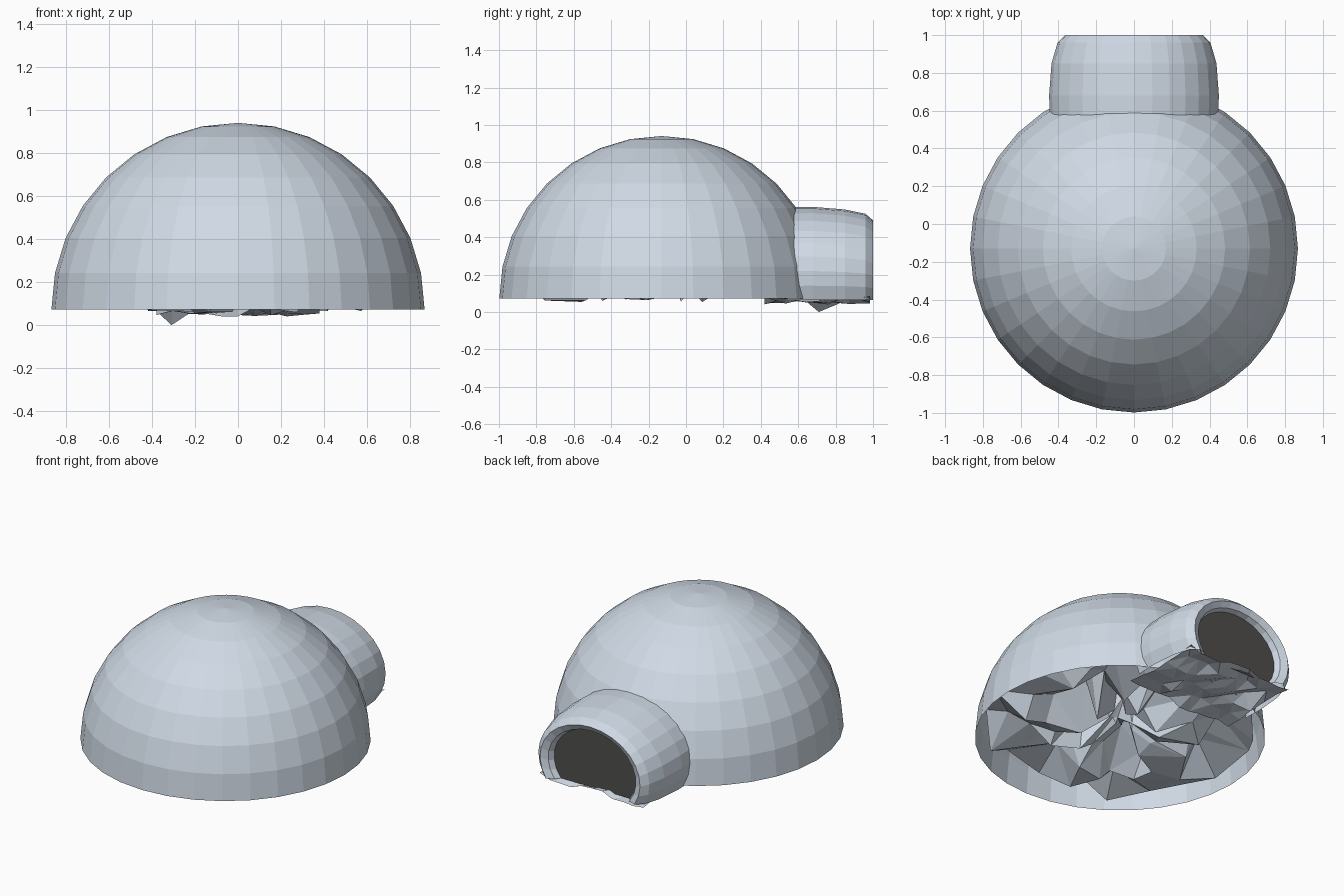
import bpy, bmesh, math, random

if "Cube" in bpy.data.objects:
    bpy.data.objects.remove(bpy.data.objects["Cube"])

random.seed(4)
BASE, CY, R = 0.073, -0.13, 0.868


def material(name, rgb):
    m = bpy.data.materials.new(name)
    m.diffuse_color = (*rgb, 1)
    m.use_nodes = True
    m.node_tree.nodes["Principled BSDF"].inputs["Base Color"].default_value = m.diffuse_color
    return m


snow = material("snow", (0.63, 0.70, 0.785))
dark = material("dark opening", (0.078, 0.076, 0.074))


def finish(name, bm, mat):
    me = bpy.data.meshes.new(name)
    bm.to_mesh(me)
    bm.free()
    me.materials.append(mat)
    ob = bpy.data.objects.new(name, me)
    bpy.context.collection.objects.link(ob)
    return ob


def loft(bm, rows, closed=False):
    """Skin quads between rows of points."""
    vr = [[bm.verts.new(p) for p in row] for row in rows]
    n = len(vr[0])
    for a, b in zip(vr, vr[1:]):
        for i in range(n if closed else n - 1):
            j = (i + 1) % n
            bm.faces.new((a[i], a[j], b[j], b[i]))
    return vr


# Dome: upper half of a 32 x 16 sphere, open below
bm = bmesh.new()
rows = []
for k in range(8):
    e = math.radians(11.25 * k)
    rows.append([(R * math.cos(e) * math.sin(t), CY - R * math.cos(e) * math.cos(t),
                  BASE + R * math.sin(e))
                 for t in (2 * math.pi * i / 32 for i in range(32))])
vr = loft(bm, rows, True)
tip = bm.verts.new((0, CY, BASE + R))
for i in range(32):
    bm.faces.new((vr[-1][i], vr[-1][(i + 1) % 32], tip))
bmesh.ops.recalc_face_normals(bm, faces=bm.faces)
finish("dome", bm, snow)

# Entrance tunnel: barrel cut off near the ground, with a lip turned inwards
MID = 0.2


def arch(y, w, top, n=18):
    h = top - MID
    low = -math.asin(min(0.95, (MID - 0.065) / h))
    angles = [low + (math.pi - 2 * low) * i / n for i in range(n + 1)]
    return [(w * math.cos(a), y, MID + h * math.sin(a)) for a in angles]


bm = bmesh.new()
profile = [(0.54, 0.445, 0.56), (0.68, 0.45, 0.562), (0.85, 0.437, 0.548),
           (0.96, 0.405, 0.525), (1.0, 0.365, 0.49), (0.98, 0.32, 0.455),
           (0.93, 0.293, 0.44)]
loft(bm, [arch(*p) for p in profile])
bmesh.ops.recalc_face_normals(bm, faces=bm.faces)
finish("entrance_tunnel", bm, snow)

# Dark doorway set behind the lip
bm = bmesh.new()
f = bm.faces.new([bm.verts.new(p) for p in arch(0.945, 0.305, 0.446)])
f.normal_update()
if f.normal.y < 0:
    f.normal_flip()
finish("doorway", bm, dark)

# Crumpled snow shards filling the underside of the dome
bm = bmesh.new()
rows = []
for r, lo, hi in ((0.08, .15, .4), (0.25, .05, .38), (0.42, .05, .36),
                  (0.6, .06, .3), (0.8, .08, .3)):
    rows.append([])
    for i in range(20):
        t = 2 * math.pi * (i + random.uniform(-.4, .4)) / 20
        q = r if r > 0.7 else r * random.uniform(0.85, 1.15)
        rows[-1].append((q * math.sin(t), CY - q * math.cos(t), random.uniform(lo, hi)))
vr = loft(bm, rows, True)
bm.faces.new(vr[0])
bmesh.ops.triangulate(bm, faces=bm.faces)
bmesh.ops.recalc_face_normals(bm, faces=bm.faces)
finish("crumpled_floor", bm, snow)

# Ragged snow ledge under the tunnel, with one low spike
bm = bmesh.new()
nx, ny = 10, 6
rows = []
for j in range(ny):
    y = 0.42 + 0.565 * j / (ny - 1)
    rows.append([(-0.38 + 0.76 * i / nx, y, random.uniform(0.04, 0.085))
                 for i in range(nx + 1)])
rows[3][1] = (-0.31, 0.71, 0.0)
loft(bm, rows)
bmesh.ops.triangulate(bm, faces=bm.faces)
bmesh.ops.recalc_face_normals(bm, faces=bm.faces)
finish("tunnel_floor", bm, snow)
